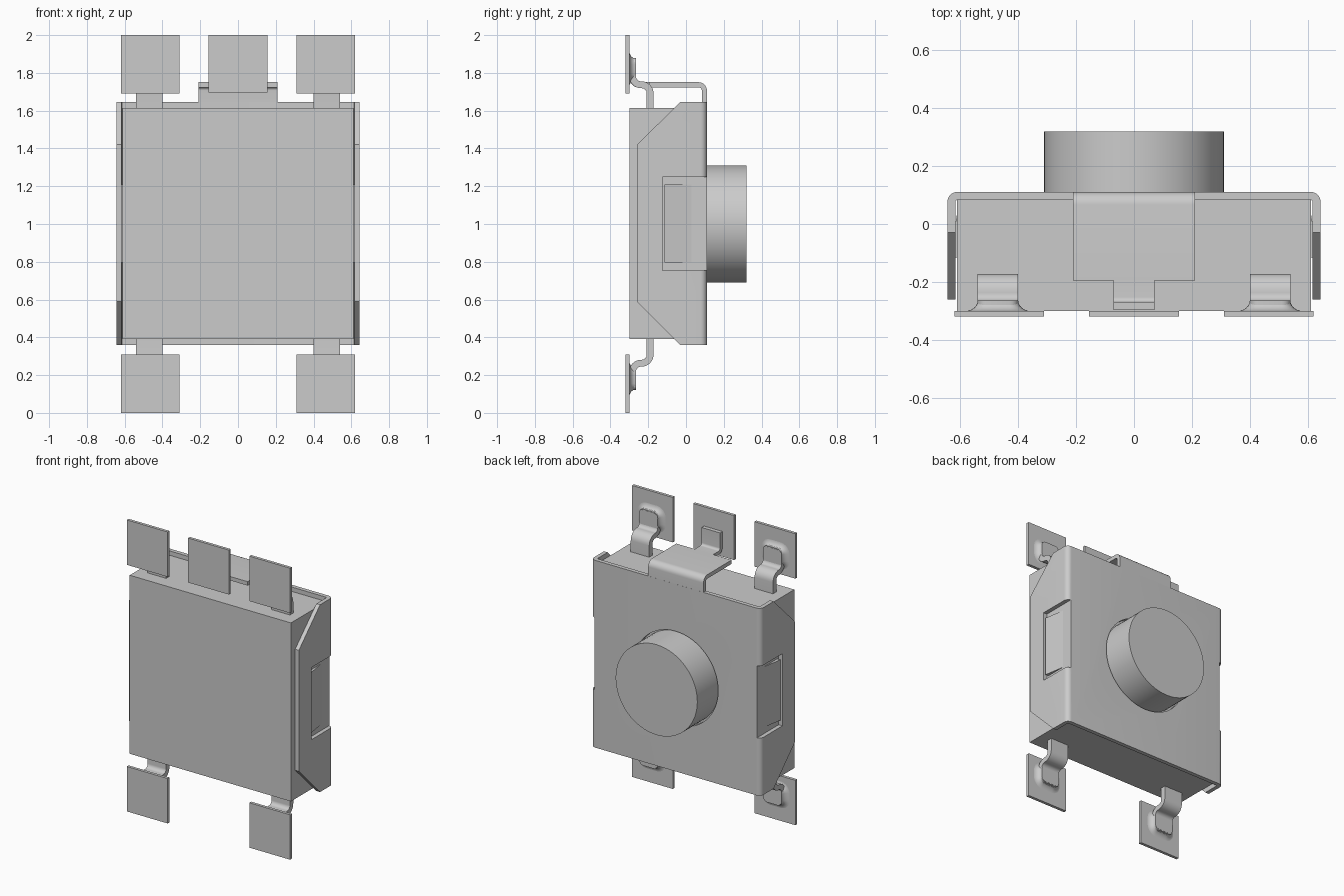
import bpy, bmesh, math
from mathutils import Vector

if "Cube" in bpy.data.objects:
    bpy.data.objects.remove(bpy.data.objects["Cube"], do_unlink=True)

grey = bpy.data.materials.new("plain grey")
grey.use_nodes = True
grey.diffuse_color = (0.6, 0.6, 0.6, 1)
grey.node_tree.nodes["Principled BSDF"].inputs["Base Color"].default_value = (0.6, 0.6, 0.6, 1)
parts = []


def finish(bm, name):
    bmesh.ops.recalc_face_normals(bm, faces=bm.faces)
    mesh = bpy.data.meshes.new(name)
    bm.to_mesh(mesh)
    bm.free()
    mesh.materials.append(grey)
    ob = bpy.data.objects.new(name, mesh)
    bpy.context.collection.objects.link(ob)
    parts.append(ob)
    return ob


def prism(name, pts, axis, lo, hi, round_tip=None):
    """Extrude a 2D outline along one axis; the outline uses the other two in order."""
    bm = bmesh.new()
    def place(p, h):
        co = list(p)
        co.insert(axis, h)
        return bm.verts.new(co)
    face = bm.faces.new([place(p, lo) for p in pts])
    ext = bmesh.ops.extrude_face_region(bm, geom=[face])["geom"]
    shift = Vector((0, 0, 0))
    shift[axis] = hi - lo
    bmesh.ops.translate(bm, vec=shift, verts=[g for g in ext if isinstance(g, bmesh.types.BMVert)])
    if round_tip is not None:
        tips = [e for e in bm.edges if all(abs(v.co.z - round_tip) < 1e-4 for v in e.verts)
                and abs(e.verts[0].co.x - e.verts[1].co.x) < 1e-4]
        bmesh.ops.bevel(bm, geom=tips, offset=0.03, segments=4, profile=0.5, affect='EDGES')
    return finish(bm, name)


def box(name, x, y, z):
    return prism(name, [(x[0], y[0]), (x[1], y[0]), (x[1], y[1]), (x[0], y[1])], 2, *z)


def ribbon(corners, radius, thick, steps=8):
    """Outline of a bent sheet: right-angle path with rounded bends, given thickness."""
    c = [Vector(p) for p in corners]
    path = [c[0]]
    for a, b, d in zip(c, c[1:], c[2:]):
        u, w = (b - a).normalized(), (d - b).normalized()
        centre = b - u * radius + w * radius
        for i in range(steps + 1):
            t = math.pi / 2 * i / steps
            path.append(centre - w * radius * math.cos(t) + u * radius * math.sin(t))
    path.append(c[-1])
    left, right = [], []
    for i, p in enumerate(path):
        t = (path[min(i + 1, len(path) - 1)] - path[max(i - 1, 0)]).normalized()
        if 0 < i < len(path) - 1:
            j = (i - 1) % (steps + 1)
            if j == 0:
                t = (p - path[i - 1]).normalized()
            elif j == steps:
                t = (path[i + 1] - p).normalized()
        n = Vector((-t.y, t.x)) * thick / 2
        left.append(p + n)
        right.append(p - n)
    return [tuple(p) for p in left + right[::-1]]


def disc(r, n=64):
    return [(r * math.cos(2 * math.pi * i / n), 1 + r * math.sin(2 * math.pi * i / n)) for i in range(n)]


def boolean(target, cutter, mode):
    mod = target.modifiers.new(mode, 'BOOLEAN')
    mod.operation, mod.object, mod.solver = mode, cutter, 'EXACT'
    bpy.ops.object.select_all(action='DESELECT')
    bpy.context.view_layer.objects.active = target
    target.select_set(True)
    bpy.ops.object.modifier_apply(modifier=mod.name)
    parts.remove(cutter)
    bpy.data.objects.remove(cutter, do_unlink=True)


def solder_fillet(name, cx, flip):
    """Concave collar flaring from the lead out to the pad."""
    bm = bmesh.new()
    rings = []
    for k in range(7):
        a = math.pi / 2 * k / 6
        f = 0.045 * (1 - math.sin(a))
        y = -0.262 - 0.038 * math.cos(a)
        y = -0.301 + 0.037 * (1 - math.cos(a))
        r = 0.03 + f
        hx, top, low = 0.07 + f, 1.875 + f, 1.765 - f
        ring = []
        for q, (sx, zc) in enumerate([(1, top - r), (-1, top - r), (-1, low + r), (1, low + r)]):
            for i in range(6):
                t = math.pi / 2 * (q + i / 5)
                z = zc + r * math.sin(t)
                ring.append(bm.verts.new((cx + sx * (hx - r) + r * math.cos(t), y, 2 - z if flip else z)))
        rings.append(ring)
    for a, b in zip(rings, rings[1:]):
        for i in range(len(a)):
            j = (i + 1) % len(a)
            bm.faces.new((a[i], a[j], b[j], b[i]))
    bm.faces.new(rings[0])
    bm.faces.new(rings[-1])
    return finish(bm, name)


# Housing block and round push button
box("housing", (-0.612, 0.612), (-0.30, 0.084), (0.39, 1.615))
prism("button", disc(0.31), 1, 0.05, 0.32)

# Folded sheet cover: U section, chamfered sides, button hole, side windows
cover = prism("cover", ribbon([(-0.63, -0.26), (-0.63, 0.097), (0.63, 0.097), (0.63, -0.26)], 0.02, 0.028),
              2, 0.36, 1.645)
side = [(0.2, 0.36), (-0.03, 0.36), (-0.26, 0.59), (-0.26, 1.42), (-0.03, 1.645), (0.2, 1.645)]
boolean(cover, prism("side_cutter", side, 0, -0.8, 0.8), 'INTERSECT')
boolean(cover, prism("hole_cutter", disc(0.322), 1, 0, 0.3), 'DIFFERENCE')
for s in (-1, 1):
    window = box("window_cutter", sorted((s * 0.616, s * 0.8)), (-0.125, 0.2), (0.755, 1.25))
    boolean(cover, window, 'DIFFERENCE')
    # Snap wedge seen in the window
    prism("snap_wedge", [(s * 0.60, -0.115), (s * 0.636, -0.115), (s * 0.612, 0.03), (s * 0.60, 0.03)],
          2, 0.795, 1.21)

# Ground tab folded over the top, with its narrow tongue and pad
prism("ground_tab", ribbon([(0.097, 1.60), (0.097, 1.737), (-0.195, 1.737)], 0.03, 0.027), 0, -0.21, 0.21)
prism("ground_tongue", ribbon([(-0.19, 1.737), (-0.283, 1.737), (-0.283, 1.87)], 0.03, 0.027), 0, -0.07, 0.07)
box("ground_pad", (-0.155, 0.155), (-0.32, -0.30), (1.695, 2.0))

# Four bent leads, each soldered to a square pad
lead = [(-0.19, 1.58), (-0.19, 1.737), (-0.283, 1.737), (-0.283, 1.88)]
for s, where in ((1, "left"), (-1, "right")):
    for flip, level in ((False, "top"), (True, "bottom")):
        tag = f"{level}_{where}"
        path = [(y, 2 - z if flip else z) for y, z in lead]
        cx = s * 0.47
        prism("lead_" + tag, ribbon(path, 0.045, 0.036), 0, cx - 0.07, cx + 0.07, path[-1][1])
        solder_fillet("solder_" + tag, cx, flip)
        box("pad_" + tag, (s * 0.465 - 0.155, s * 0.465 + 0.155), (-0.32, -0.30),
            (0, 0.308) if flip else (1.692, 2.0))

# Smooth the bends and keep the folds crisp
bpy.ops.object.select_all(action='DESELECT')
for ob in parts:
    ob.select_set(True)
bpy.context.view_layer.objects.active = cover
bpy.ops.object.shade_smooth_by_angle(angle=math.radians(30))
